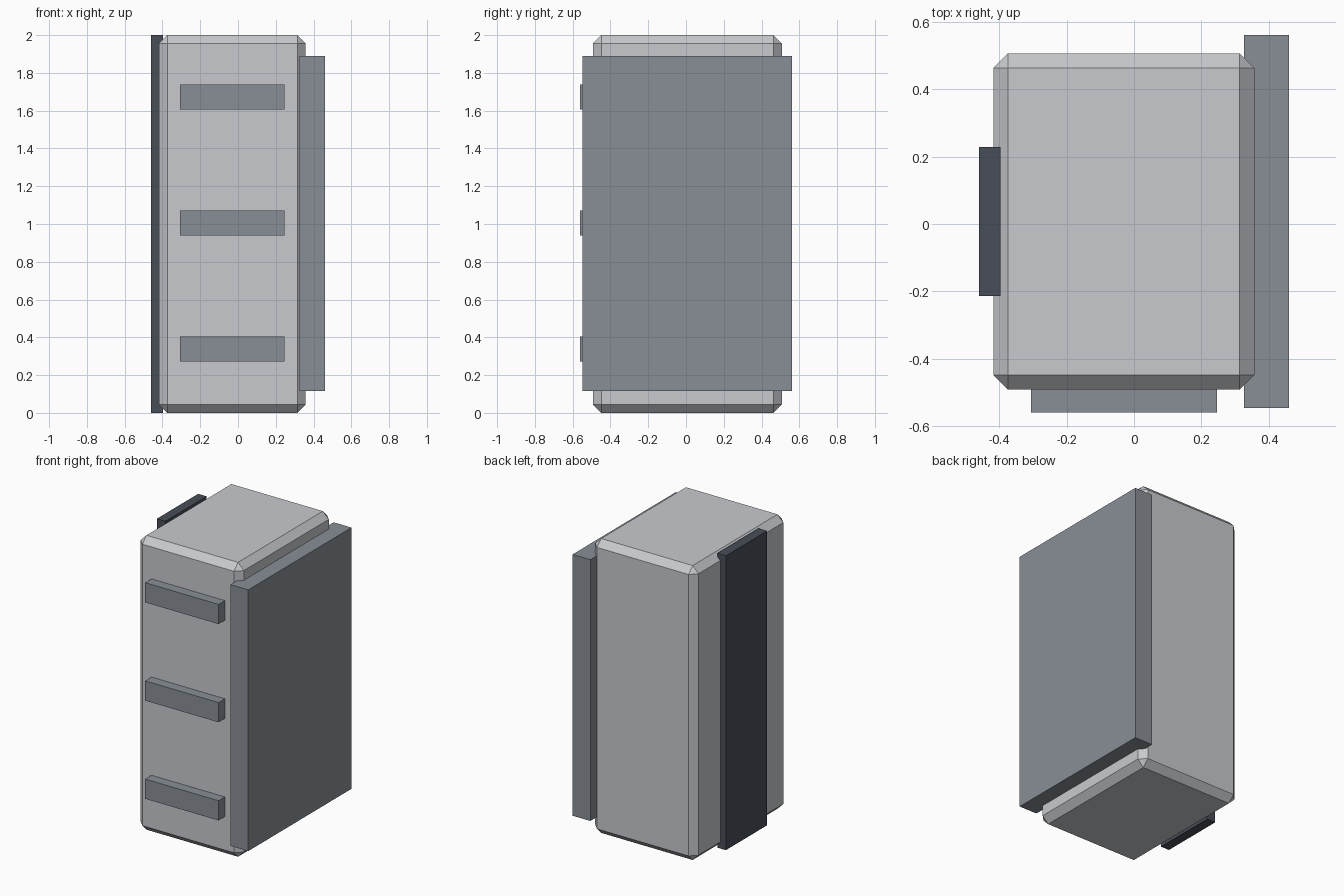
import bpy

if "Cube" in bpy.data.objects:
    bpy.data.objects.remove(bpy.data.objects["Cube"])


def srgb(c):
    c /= 255
    return c / 12.92 if c <= 0.04045 else ((c + 0.055) / 1.055) ** 2.4


def material(name, rgb):
    mat = bpy.data.materials.new(name)
    mat.diffuse_color = (*[srgb(c) for c in rgb], 1)
    mat.use_nodes = True
    mat.node_tree.nodes["Principled BSDF"].inputs["Base Color"].default_value = mat.diffuse_color
    return mat


def box(name, lo, hi, mat, bevel=0):
    centre = [(a + b) / 2 for a, b in zip(lo, hi)]
    bpy.ops.mesh.primitive_cube_add(size=1, location=centre)
    ob = bpy.context.object
    ob.name = name
    ob.scale = [b - a for a, b in zip(lo, hi)]
    bpy.ops.object.transform_apply(location=False, rotation=False, scale=True)
    ob.data.materials.append(mat)
    if bevel:
        mod = ob.modifiers.new("chamfer", 'BEVEL')
        mod.width = bevel
        mod.segments = 1
    return ob


light = material("light_grey", (200, 202, 206))
mid = material("mid_grey", (137, 143, 150))
dark = material("dark_slate", (72, 77, 87))

# Chamfered main block
box("body", (-0.418, -0.492, 0), (0.358, 0.507, 2), light, 0.044)

# Large panel on the right side
box("side_panel", (0.326, -0.547, 0.115), (0.46, 0.561, 1.89), mid)

# Full-height dark strip on the left side
box("spine_strip", (-0.46, -0.214, 0), (-0.396, 0.229, 2), dark)

# Three horizontal bars on the front
for i, z in enumerate((0.338, 1.005, 1.672)):
    box(f"front_bar_{i + 1}", (-0.306, -0.56, z - 0.067), (0.246, -0.45, z + 0.067), mid)
